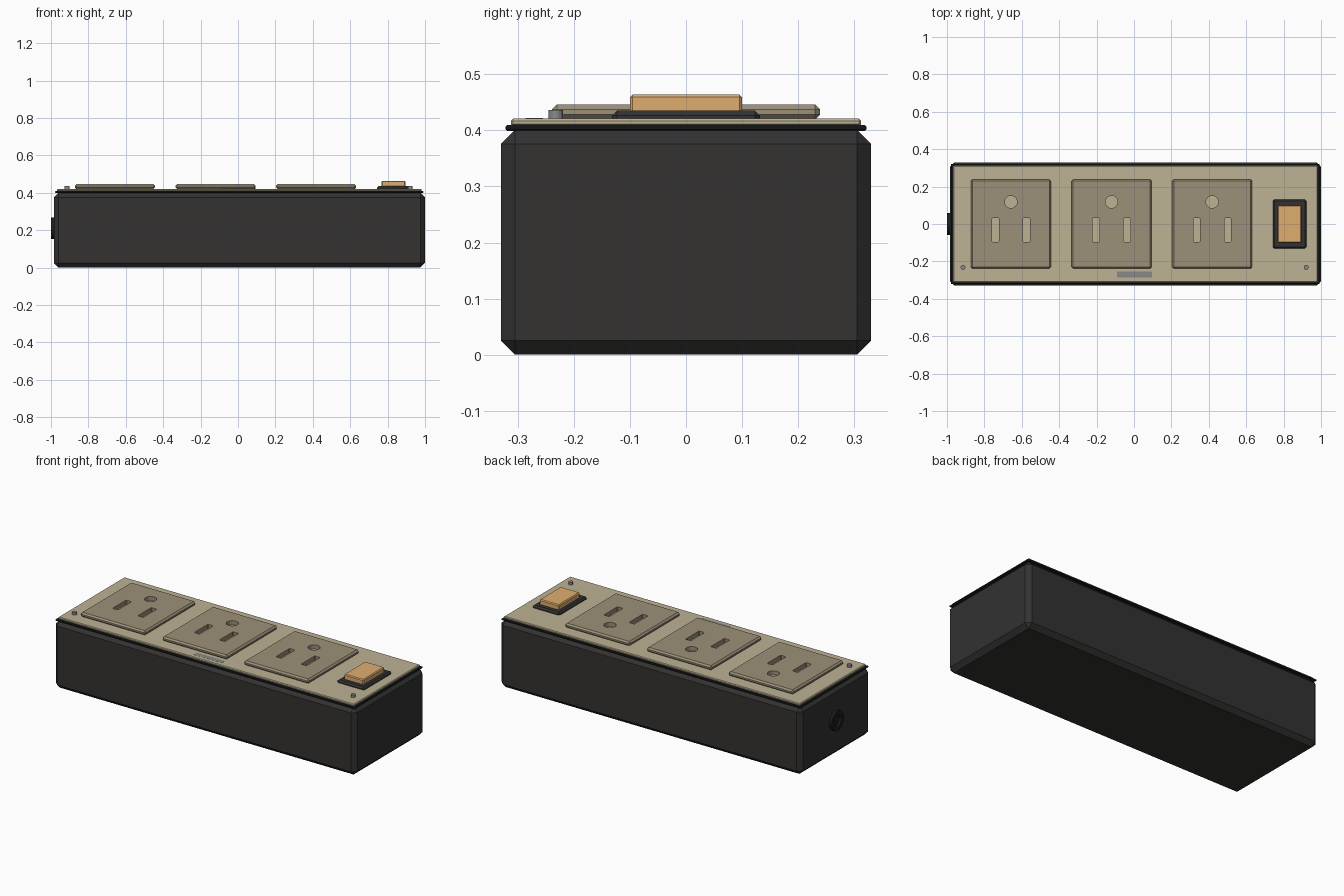
import bpy, bmesh
from mathutils import Matrix, Vector
from math import pi

if "Cube" in bpy.data.objects:
    bpy.data.objects.remove(bpy.data.objects["Cube"])


def material(name, r, g, b):
    m = bpy.data.materials.new(name)
    m.diffuse_color = (r, g, b, 1)
    m.use_nodes = True
    m.node_tree.nodes["Principled BSDF"].inputs["Base Color"].default_value = m.diffuse_color
    return m


BLACK = material("black_plastic", 0.033, 0.032, 0.031)
GASKET = material("black_rubber", 0.012, 0.013, 0.014)
TAN = material("tan_plate", 0.51, 0.445, 0.30)
BROWN = material("outlet_brown", 0.33, 0.28, 0.19)
AMBER = material("amber_switch", 0.74, 0.42, 0.16)
STEEL = material("grey_metal", 0.25, 0.25, 0.25)


def finish(bm, name, mat):
    me = bpy.data.meshes.new(name)
    bm.to_mesh(me)
    bm.free()
    ob = bpy.data.objects.new(name, me)
    bpy.context.collection.objects.link(ob)
    if mat:
        me.materials.append(mat)
    return ob


def box(name, x, y, z, mat=None, bevel=0.0, segments=1):
    """Box from (min, max) pairs, with every edge chamfered."""
    bm = bmesh.new()
    bmesh.ops.create_cube(bm, size=1)
    for v in bm.verts:
        v.co = Vector([(a + b) / 2 + c * (b - a) for c, (a, b) in zip(v.co, (x, y, z))])
    if bevel:
        bmesh.ops.bevel(bm, geom=bm.edges[:], offset=bevel, segments=segments,
                        affect='EDGES', profile=0.5)
    return finish(bm, name, mat)


def cylinder(name, centre, radius, depth, mat=None, axis='Z', sides=24):
    bm = bmesh.new()
    rot = Matrix.Rotation(pi / 2, 4, 'Y') if axis == 'X' else Matrix()
    bmesh.ops.create_cone(bm, cap_ends=True, segments=sides, radius1=radius, radius2=radius,
                          depth=depth, matrix=Matrix.Translation(centre) @ rot)
    return finish(bm, name, mat)


def cut(ob, cutters):
    for c in cutters:
        mod = ob.modifiers.new("cut", 'BOOLEAN')
        mod.operation, mod.solver, mod.object = 'DIFFERENCE', 'EXACT', c
        bpy.context.view_layer.objects.active = ob
        bpy.ops.object.modifier_apply(modifier=mod.name)
        bpy.data.objects.remove(c)


# Housing, gasket and cover plate
box("housing", (-0.985, 1.0), (-0.33, 0.33), (0, 0.401), BLACK, 0.025)
box("gasket", (-0.978, 0.992), (-0.322, 0.322), (0.399, 0.409), GASKET, 0.003)
box("cover_plate", (-0.967, 0.982), (-0.312, 0.312), (0.407, 0.421), TAN, 0.004)

# Three outlets, holes cut through to the plate
for i, cx in enumerate((-0.658, -0.12, 0.418)):
    outlet = box(f"outlet_{i + 1}", (cx - 0.214, cx + 0.214), (-0.239, 0.239),
                 (0.419, 0.446), BROWN, 0.009)
    holes = [box("slot_cutter", (cx + s - 0.018, cx + s + 0.018), (-0.096, 0.032),
                 (0.38, 0.5), None, 0.004) for s in (-0.083, 0.083)]
    holes.append(cylinder("ground_cutter", (cx, 0.118, 0.43), 0.033, 0.2))
    cut(outlet, holes)

# Rocker switch
box("switch_frame", (0.742, 0.922), (-0.132, 0.132), (0.41, 0.435), BLACK, 0.009)
box("switch_rocker", (0.767, 0.896), (-0.1, 0.1), (0.425, 0.464), AMBER, 0.005)

# Screws and the plain label strip
for side, x in (("left", -0.914), ("right", 0.921)):
    cylinder(f"screw_{side}", (x, -0.232, 0.426), 0.013, 0.02, STEEL, sides=16)
box("label_strip", (-0.09, 0.095), (-0.286, -0.255), (0.418, 0.4215), STEEL)

# Cable grommet on the left end
grommet = cylinder("cable_grommet", (-0.985, 0, 0.21), 0.058, 0.03, GASKET, 'X', 24)
cut(grommet, [cylinder("grommet_cutter", (-1.0, 0, 0.21), 0.033, 0.028, None, 'X', 24)])
